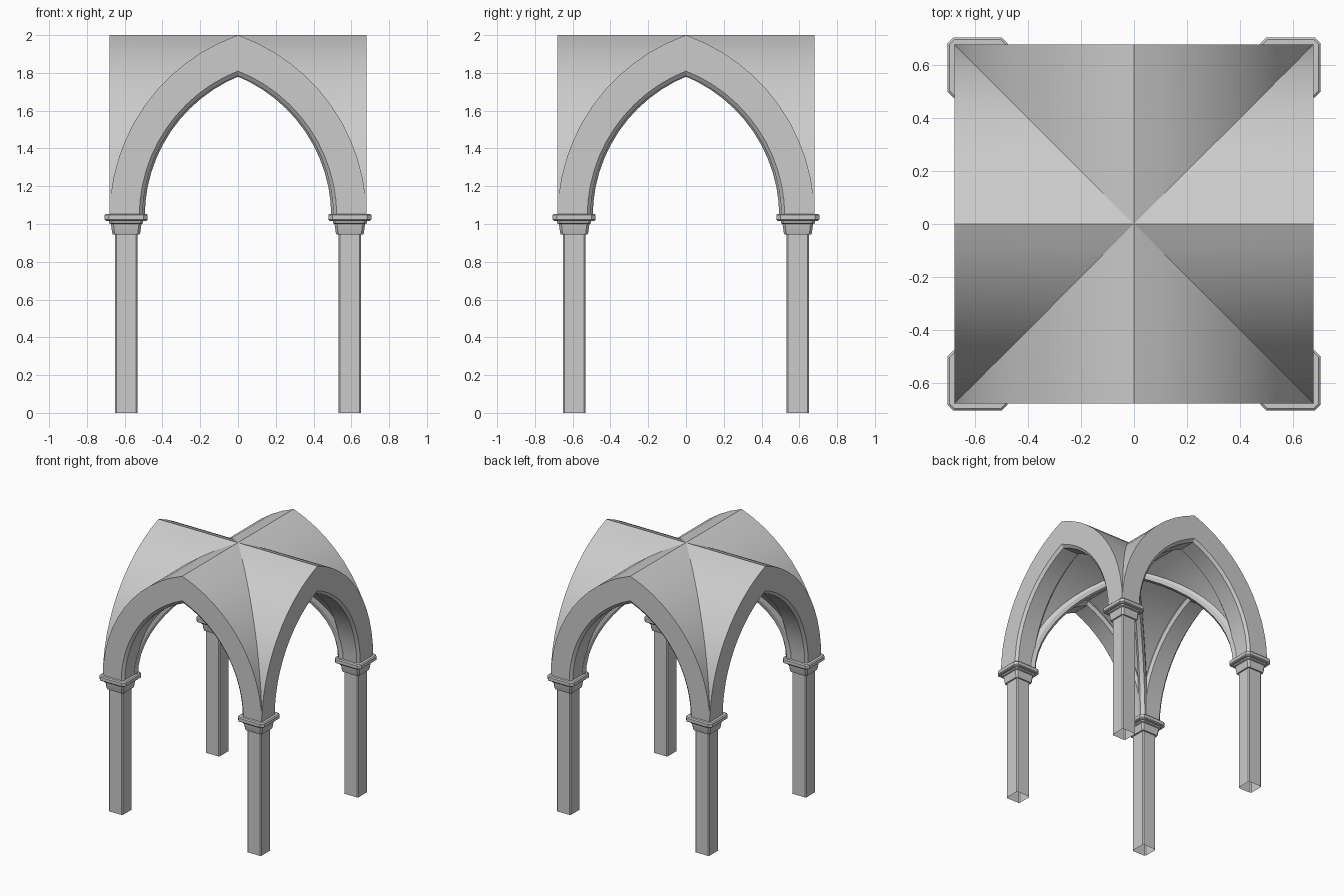
import bpy, bmesh, math
from mathutils import Vector

if "Cube" in bpy.data.objects:
    bpy.data.objects.remove(bpy.data.objects["Cube"])

SPRING = 1.04          # height where the arches start
OUT = 0.68             # half width of the bay
POST = 0.592           # column centre distance from the axes
N = 12                 # segments per half arch


def finish(name, bm, angle=25):
    bmesh.ops.remove_doubles(bm, verts=bm.verts, dist=0.0005)
    bmesh.ops.recalc_face_normals(bm, faces=bm.faces)
    mesh = bpy.data.meshes.new(name)
    bm.to_mesh(mesh)
    bm.free()
    ob = bpy.data.objects.new(name, mesh)
    bpy.context.collection.objects.link(ob)
    bpy.ops.object.select_all(action='DESELECT')
    ob.select_set(True)
    bpy.context.view_layer.objects.active = ob
    bpy.ops.object.shade_smooth_by_angle(angle=math.radians(angle))
    return ob


def half_arc(half, apex, n=N):
    """Points (x, z) of a pointed half arch from springing to apex."""
    rise = apex - SPRING
    c = (rise ** 2 - half ** 2) / (2 * half)
    r = half + c
    end = math.asin(rise / r)
    return [(r * math.cos(end * i / n) - c, SPRING + r * math.sin(end * i / n))
            for i in range(n + 1)]


def bridge(bm, rows, closed=False):
    for a, b in zip(rows, rows[1:]):
        k = len(a)
        for i in range(k if closed else k - 1):
            j = (i + 1) % k
            bm.faces.new((a[i], a[j], b[j], b[i]))


outer = half_arc(OUT, 2.0)
edge = half_arc(0.523, 1.81)
soffit = half_arc(0.505, 1.785)
web = half_arc(0.53, 1.82)

# Vault: four mitred sectors, each with arch face, chamfered soffit and web
bm = bmesh.new()
section = [(outer, 0), (outer, OUT), (edge, OUT), (soffit, OUT - 0.018),
           (soffit, 0.525), (edge, 0.507), (web, 0.507), (web, 0)]
for turn in range(4):
    a = turn * math.pi / 2
    ca, sa = math.cos(a), math.sin(a)
    for side in (-1, 1):
        rows = []
        for i in range(N + 1):
            row = []
            for curve, depth in section:
                px, z = curve[i]
                x, y = side * px, -max(depth, px)
                row.append(bm.verts.new((x * ca - y * sa, x * sa + y * ca, z)))
            rows.append(row)
        bridge(bm, rows)
finish("vault_shell", bm)


# Diagonal ribs: chamfered profile swept from each corner to the crown
def diagonal_rib(name, sx, sy):
    bm = bmesh.new()
    across = Vector((-sy, sx, 0)).normalized()
    top, mid = half_arc(0.55, 1.85), edge
    rows = []
    for i in range(N + 1):
        row = []
        for curve, w in ((top, -.03), (mid, -.03), (soffit, -.016),
                         (soffit, .016), (mid, .03), (top, .03)):
            x, z = curve[i]
            row.append(bm.verts.new(Vector((sx * x, sy * x, z)) + across * w))
        rows.append(row)
    bridge(bm, rows, closed=True)
    finish(name, bm)


# Columns and capitals: chamfered squares stacked along z
def stack(name, sx, sy, levels, cap):
    bm = bmesh.new()
    rows = []
    for h, ch, z in levels:
        k = h - ch
        ring = [(h, -k), (h, k), (k, h), (-k, h), (-h, k), (-h, -k), (-k, -h), (k, -h)]
        rows.append([bm.verts.new((sx * POST + x, sy * POST + y, z)) for x, y in ring])
    bridge(bm, rows, closed=True)
    if cap:
        bm.faces.new(rows[0])
        bm.faces.new(rows[-1])
    finish(name, bm)


shaft = [(.06, .008, 0), (.06, .008, .96)]
capital = [(.071, .012, .945), (.074, .012, .952), (.081, .014, 1.0), (.09, .014, 1.004),
           (.09, .014, 1.015), (.107, .02, 1.017), (.114, .022, 1.023),
           (.114, .022, 1.047), (.107, .02, 1.054)]
for sx, xn in ((-1, "left"), (1, "right")):
    for sy, yn in ((-1, "front"), (1, "back")):
        tag = f"{yn}_{xn}"
        stack("column_" + tag, sx, sy, shaft, False)
        stack("capital_" + tag, sx, sy, capital, True)
        diagonal_rib("diagonal_rib_" + tag, sx, sy)
